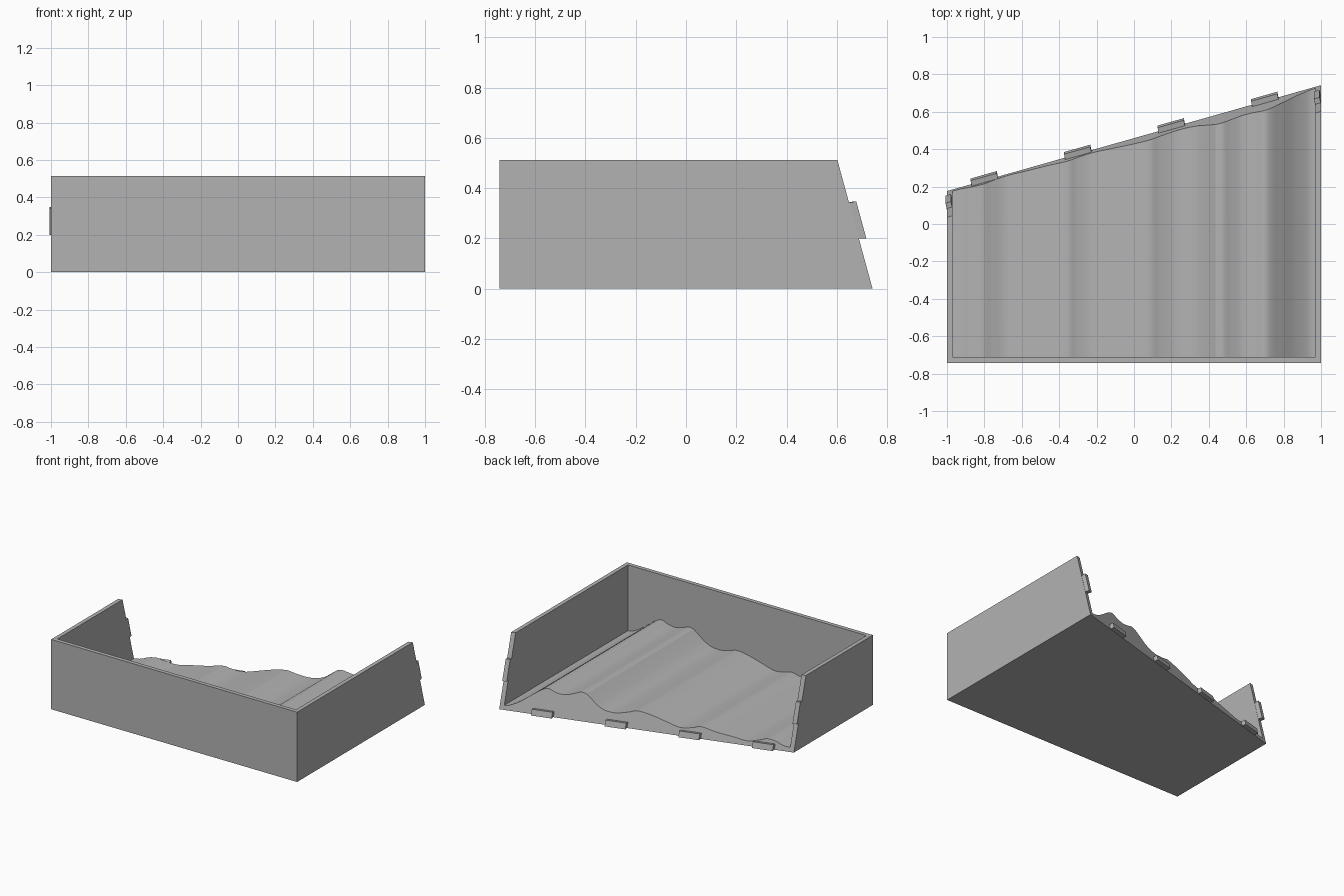
import bpy
import bmesh
from mathutils import Vector

if "Cube" in bpy.data.objects:
    bpy.data.objects.remove(bpy.data.objects["Cube"], do_unlink=True)

HEIGHT, FRONT, WALL = 0.513, -0.742, 0.03
SKEW, LEAN, MID = 0.283, 0.273, 0.459
INNER = 1 - WALL
NORMAL = Vector((-SKEW, 1, LEAN)).normalized()

grey = bpy.data.materials.new("plain grey")
grey.use_nodes = True
grey.diffuse_color = (0.45, 0.45, 0.45, 1)
grey.node_tree.nodes["Principled BSDF"].inputs["Base Color"].default_value = grey.diffuse_color


def on_back(x, z):
    """Point on the slanted, leaning back plane."""
    return Vector((x, MID + SKEW * x - LEAN * z, z))


def bridge(name, near, far, smooth=False):
    """Solid between two matching outlines."""
    bm = bmesh.new()
    a = [bm.verts.new(p) for p in near]
    b = [bm.verts.new(p) for p in far]
    bm.faces.new(a)
    bm.faces.new(b[::-1])
    for i in range(len(a)):
        j = (i + 1) % len(a)
        bm.faces.new((a[i], b[i], b[j], a[j]))
    bmesh.ops.recalc_face_normals(bm, faces=bm.faces)
    mesh = bpy.data.meshes.new(name)
    bm.to_mesh(mesh)
    bm.free()
    mesh.materials.append(grey)
    obj = bpy.data.objects.new(name, mesh)
    bpy.context.collection.objects.link(obj)
    if smooth:
        bpy.ops.object.select_all(action="DESELECT")
        obj.select_set(True)
        bpy.context.view_layer.objects.active = obj
        bpy.ops.object.shade_smooth_by_angle(angle=0.3)
    return obj


def prism(name, outline, smooth=False):
    """Extrude an x-z outline from the front to the back plane."""
    return bridge(name, [Vector((x, FRONT, z)) for x, z in outline],
                  [on_back(x, z) for x, z in outline], smooth)


def curve(points, steps=5):
    """Smooth run through the given profile points."""
    p = [points[0]] + points + [points[-1]]
    p = [Vector(q) for q in p]
    run = []
    for a, b, c, d in zip(p, p[1:], p[2:], p[3:]):
        for s in range(steps):
            t = s / steps
            run.append(b + (c - a) * (t / 2) + (2 * a - 5 * b + 4 * c - d) * (t * t / 2)
                       + (3 * b - a - 3 * c + d) * (t ** 3 / 2))
    return run + [p[-1]]


def tab(name, x0, x1, z0, z1, out=0.03):
    """Locating tab on the back plane with a level underside."""
    root = [on_back(x0, z0), on_back(x1, z0), on_back(x1, z1), on_back(x0, z1)]
    tip = [p + NORMAL * out for p in root]
    for p, q in zip(root[:2], tip[:2]):
        drop = q.z - p.z
        q.z -= drop
        q.y += LEAN * drop
    sunk = [p - Vector((0, 0.01, 0)) for p in root]
    bridge(name, sunk, tip)


# Rolling floor: two smooth runs joined by a straight step
low = [(-INNER, .03), (-.92, .037), (-.87, .056), (-.81, .065), (-.76, .05), (-.68, .032),
       (-.58, .045), (-.46, .06), (-.36, .08), (-.3, .065), (-.22, .055), (-.12, .08),
       (-.02, .107), (.08, .122), (.14, .105), (.22, .088), (.29, .093), (.345, .115)]
high = [(.435, .184), (.475, .19), (.52, .174), (.58, .157), (.64, .163), (.69, .181),
        (.73, .172), (.79, .13), (.86, .077), (.93, .038), (INNER, .03)]
floor = [(p.x, p.y) for p in curve(low) + curve(high)]
prism("wavy_floor", [(INNER, 0), (-INNER, 0)] + floor, smooth=True)

# Side walls, each with a tab on its back edge
for side, x0, x1 in (("left", INNER, 1), ("right", -1, -INNER)):
    prism(side + "_wall", [(x0, 0), (x1, 0), (x1, HEIGHT), (x0, HEIGHT)])
    tab(side + "_wall_tab", x0, x1, 0.2, 0.34)

# Front wall
rect = [(-INNER, 0), (INNER, 0), (INNER, HEIGHT), (-INNER, HEIGHT)]
bridge("front_wall", [Vector((x, FRONT, z)) for x, z in rect],
       [Vector((x, FRONT + WALL, z)) for x, z in rect])

# Tabs along the back edge of the floor
for i in range(4):
    x = -0.796 + 0.5 * i
    tab("floor_tab_%d" % (i + 1), x - 0.07, x + 0.07, 0.003, 0.037)
